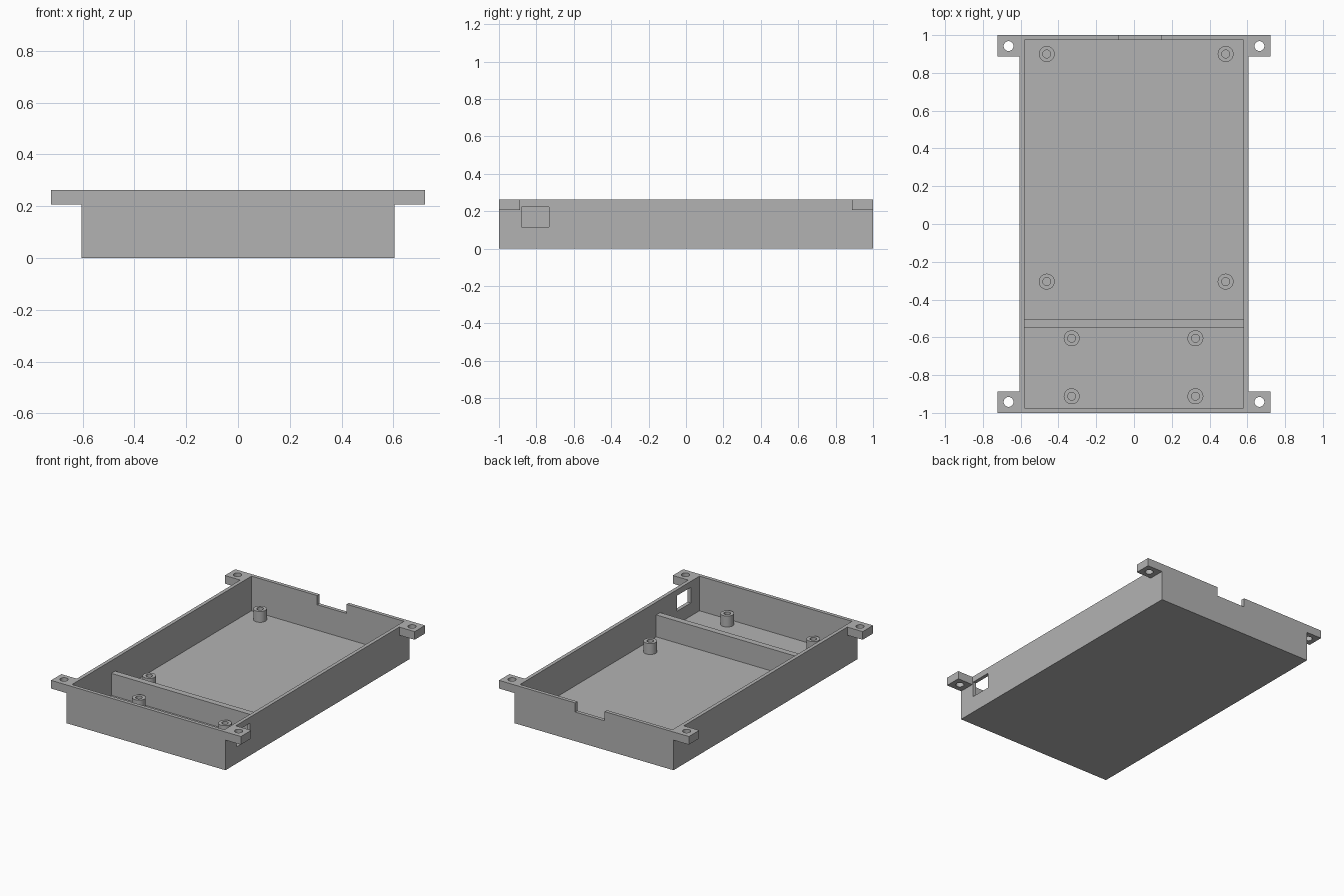
import bpy
import bmesh
from math import tau
from mathutils import Matrix, Vector

cube = bpy.data.objects.get("Cube")
if cube:
    bpy.data.objects.remove(cube, do_unlink=True)

# Overall dimensions
HALF_X, HALF_Y, HEIGHT = 0.605, 1.0, 0.263
WALL, FLOOR = 0.025, 0.025
TAB_X, TAB_Y, TAB_Z = 0.722, 0.888, 0.207
POST_TOP, DIVIDER_TOP = 0.10, 0.176

grey = bpy.data.materials.new("plain grey")
grey.use_nodes = True
grey.diffuse_color = (0.45, 0.45, 0.45, 1)
grey.node_tree.nodes["Principled BSDF"].inputs["Base Color"].default_value = grey.diffuse_color


def finish(name, bm):
    mesh = bpy.data.meshes.new(name)
    bmesh.ops.recalc_face_normals(bm, faces=bm.faces)
    bm.to_mesh(mesh)
    bm.free()
    mesh.materials.append(grey)
    obj = bpy.data.objects.new(name, mesh)
    bpy.context.collection.objects.link(obj)
    return obj


def box(name, low, high):
    low, high = Vector(low), Vector(high)
    bm = bmesh.new()
    place = Matrix.Translation((low + high) / 2) @ Matrix.Diagonal((*(high - low), 1))
    bmesh.ops.create_cube(bm, size=1, matrix=place)
    return finish(name, bm)


def cylinder(name, x, y, z, radius, depth):
    bm = bmesh.new()
    bmesh.ops.create_cone(bm, cap_ends=True, segments=32, radius1=radius, radius2=radius,
                          depth=depth, matrix=Matrix.Translation((x, y, z)))
    return finish(name, bm)


def smooth(obj):
    bpy.ops.object.select_all(action="DESELECT")
    obj.select_set(True)
    bpy.context.view_layer.objects.active = obj
    bpy.ops.object.shade_smooth_by_angle()


def cut(obj, *cutters):
    """Subtract the cutters, keep the resulting mesh and discard the cutters."""
    for cutter in cutters:
        cutter.hide_render = True
        mod = obj.modifiers.new("cut", "BOOLEAN")
        mod.operation, mod.solver, mod.object = "DIFFERENCE", "EXACT", cutter
    graph = bpy.context.evaluated_depsgraph_get()
    mesh = bpy.data.meshes.new_from_object(obj.evaluated_get(graph))
    obj.modifiers.clear()
    obj.data = mesh
    for cutter in cutters:
        bpy.data.objects.remove(cutter, do_unlink=True)


def post(name, x, y, outer=0.042, inner=0.021):
    """Hollow screw post turned from a closed rectangular profile."""
    bm = bmesh.new()
    profile = [(inner, FLOOR), (outer, FLOOR), (outer, POST_TOP), (inner, POST_TOP)]
    verts = [bm.verts.new((x + r, y, z)) for r, z in profile]
    edges = [bm.edges.new((verts[i], verts[(i + 1) % 4])) for i in range(4)]
    bmesh.ops.spin(bm, geom=verts + edges, cent=(x, y, 0), axis=(0, 0, 1),
                   angle=tau, steps=32, use_merge=True)
    bmesh.ops.remove_doubles(bm, verts=bm.verts, dist=0.0001)
    smooth(finish(name, bm))


# Open tray with a notch in the back wall and a port in the left wall
inner_x, inner_y = HALF_X - WALL, HALF_Y - WALL
shell = box("case_shell", (-HALF_X, -HALF_Y, 0), (HALF_X, HALF_Y, HEIGHT))
cut(shell,
    box("cavity_cutter", (-inner_x, -inner_y, FLOOR), (inner_x, inner_y, 1)),
    box("notch_cutter", (-0.08, 0.9, 0.20), (0.143, 1.1, 1)),
    box("port_cutter", (0.5, -0.88, 0.115), (0.7, -0.733, 0.222)))

# Divider wall across the tray
box("divider_wall", (-inner_x, -0.547, FLOOR), (inner_x, -0.505, DIVIDER_TOP))

# Corner mounting tabs with screw holes
for side, sx in (("right", -1), ("left", 1)):
    for end, sy in (("front", -1), ("back", 1)):
        xs = sorted((sx * HALF_X, sx * TAB_X))
        ys = sorted((sy * TAB_Y, sy * HALF_Y))
        tab = box(f"mounting_tab_{end}_{side}", (xs[0], ys[0], TAB_Z), (xs[1], ys[1], HEIGHT))
        cut(tab, cylinder("hole_cutter", sx * 0.664, sy * 0.942, HEIGHT, 0.026, 1))
        smooth(tab)

# Screw posts in the two compartments
for group, columns, rows in (("main", (-0.462, 0.485), (-0.305, 0.90)),
                             ("front", (-0.33, 0.325), (-0.605, -0.912))):
    for side, x in zip(("right", "left"), columns):
        for i, y in enumerate(rows):
            post(f"{group}_post_{side}_{i + 1}", x, y)
